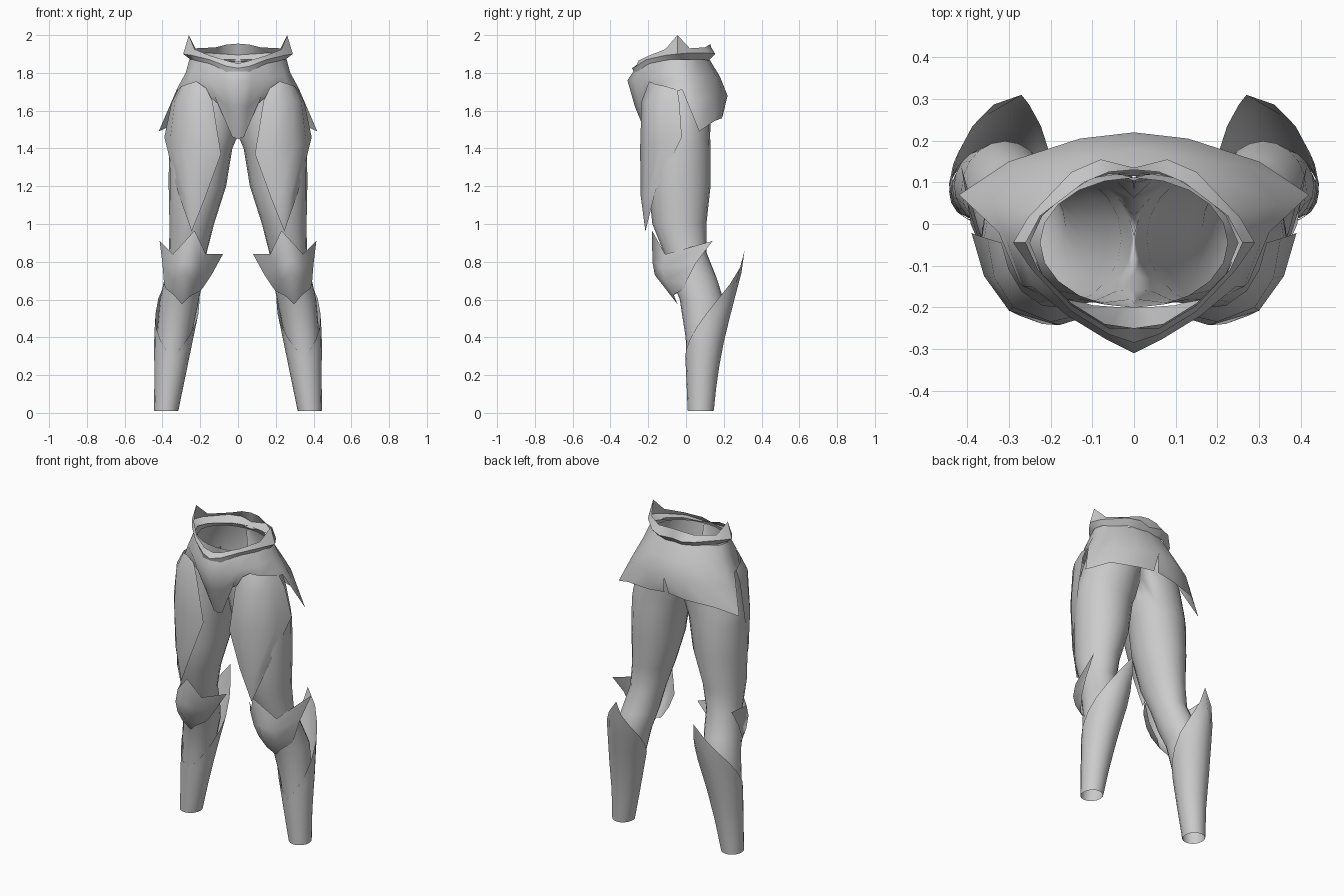
import bpy, bmesh, math

grey = bpy.data.materials.new("armour_grey")
grey.diffuse_color = (0.6, 0.6, 0.6, 1)


def surface(name, rows, closed=False, flip=False, angle=45):
    """Skin rows of points into a sheet or tube, then mirror it across x = 0."""
    bm = bmesh.new()
    grid = [[bm.verts.new(p) for p in row] for row in rows]
    n = len(rows[0])
    for a, b in zip(grid, grid[1:]):
        for i in range(n if closed else n - 1):
            j = (i + 1) % n
            quad = [a[i], a[j], b[j], b[i]]
            # nothing is built in the centre plane, so the halves stay open to each other
            if any(abs(v.co.x) > 1e-4 for v in quad):
                bm.faces.new(quad[::-1] if flip else quad)
    bmesh.ops.remove_doubles(bm, verts=bm.verts, dist=0.0005)
    loose = [v for v in bm.verts if not v.link_faces]
    bmesh.ops.delete(bm, geom=loose, context='VERTS')
    me = bpy.data.meshes.new(name)
    bm.to_mesh(me)
    bm.free()
    me.materials.append(grey)
    ob = bpy.data.objects.new(name, me)
    bpy.context.collection.objects.link(ob)
    mod = ob.modifiers.new("mirror", 'MIRROR')
    mod.use_clip = True
    mod.merge_threshold = 0.001
    bpy.ops.object.select_all(action='DESELECT')
    ob.select_set(True)
    bpy.context.view_layer.objects.active = ob
    bpy.ops.object.shade_smooth_by_angle(angle=math.radians(angle))
    return ob


def sample(table, z):
    """Interpolate (z, cx, cy, rx, ry) sections."""
    for lo, hi in zip(table, table[1:]):
        if z <= hi[0]:
            t = max(0, (z - lo[0]) / (hi[0] - lo[0]))
            return [p + (q - p) * t for p, q in zip(lo, hi)][1:]
    return table[-1][1:]


# trouser legs, running up into the open waist
leg = [(0.01, .38, .078, .061, .066), (.2, .36, .083, .076, .076),
       (.4, .34, .092, .092, .094), (.6, .31, .083, .104, .116),
       (.72, .285, .04, .102, .12), (.85, .265, -.005, .1, .113),
       (1.0, .245, -.035, .118, .143), (1.2, .215, -.035, .152, .165),
       (1.4, .198, -.035, .168, .165), (1.46, .182, -.035, .178, .163),
       (1.6, .145, -.03, .18, .16), (1.75, .07, -.03, .205, .158),
       (1.86, 0, -.045, .225, .156)]
N = 20
surface("trouser_leg",
        [[(max(0, cx + rx * math.cos(k * math.tau / N)),
           cy + ry * math.sin(k * math.tau / N), z) for k in range(N)]
         for z, cx, cy, rx, ry in leg], closed=True)

# calf guards: wrapped round the back, rising to a rear point
calf = [(0.01, .38, .078, .064, .069), (.2, .36, .084, .083, .083),
        (.4, .34, .098, .104, .107), (.6, .313, .116, .119, .14),
        (.75, .3, .14, .114, .156), (.86, .27, .15, .1, .16)]
rows = []
for r in range(8):
    row = []
    for k in range(17):
        a = math.radians(-180 + 22.5 * k)
        top = .3 + .56 * (1 - abs(a) / math.pi) ** 1.3
        z = .012 + (top - .012) * r / 7
        cx, cy, rx, ry = sample(calf, z)
        row.append((cx - rx * math.sin(a), cy + ry * math.cos(a), z))
    rows.append(row)
surface("calf_guard", rows)

# hip skirt: columns from the front centre round to the back slit
surface("hip_skirt", [
    [(0, -.25, 1.85), (0, -.31, 1.76), (0, -.27, 1.62), (0, -.2, 1.45)],
    [(.07, -.24, 1.84), (.07, -.275, 1.76), (.055, -.245, 1.62), (.03, -.2, 1.46)],
    [(.15, -.19, 1.86), (.16, -.22, 1.77), (.13, -.215, 1.69), (.1, -.195, 1.64)],
    [(.22, -.12, 1.87), (.245, -.15, 1.79), (.265, -.15, 1.73), (.275, -.14, 1.69)],
    [(.258, -.045, 1.87), (.277, -.04, 1.8), (.31, -.03, 1.74), (.325, -.02, 1.71)],
    [(.245, .01, 1.87), (.28, .03, 1.78), (.345, .05, 1.65), (.42, .07, 1.49)],
    [(.18, .06, 1.87), (.22, .1, 1.78), (.27, .14, 1.67), (.3, .15, 1.545)],
    [(.1, .11, 1.87), (.12, .16, 1.78), (.13, .205, 1.67), (.13, .19, 1.56)],
    [(0, .125, 1.87), (0, .18, 1.78), (0, .22, 1.68), (.015, .195, 1.575)],
], flip=True)

# flared belt with a raised point on each hip
surface("belt", [
    [(0, -.27, 1.79), (0, -.285, 1.825), (0, -.25, 1.85)],
    [(.06, -.26, 1.8), (.06, -.265, 1.835), (.06, -.25, 1.865)],
    [(.14, -.2, 1.84), (.15, -.21, 1.87), (.15, -.195, 1.892)],
    [(.22, -.12, 1.86), (.245, -.11, 1.893), (.23, -.11, 1.925)],
    [(.25, -.045, 1.87), (.29, -.045, 1.9), (.26, -.045, 2.0)],
    [(.22, .02, 1.87), (.255, .015, 1.905), (.225, .02, 1.93)],
    [(.13, .1, 1.87), (.15, .125, 1.905), (.12, .1, 1.935)],
    [(.06, .12, 1.865), (.08, .155, 1.9), (.06, .125, 1.95)],
    [(0, .115, 1.86), (0, .135, 1.895), (0, .13, 1.955)],
], flip=True)

# thigh plates: rows from the hip down to the point, inner side to outer side
surface("thigh_plate", [
    [(.17, -.2, 1.72), (.22, -.195, 1.755), (.27, -.16, 1.74), (.3, -.11, 1.73), (.318, -.045, 1.71)],
    [(.135, -.22, 1.65), (.2, -.235, 1.65), (.29, -.2, 1.65), (.335, -.13, 1.65), (.352, -.035, 1.64)],
    [(.09, -.215, 1.37), (.18, -.243, 1.4), (.3, -.208, 1.42), (.36, -.125, 1.44), (.39, -.022, 1.46)],
    [(.17, -.225, 1.15), (.22, -.24, 1.15), (.275, -.22, 1.15), (.3, -.195, 1.16), (.322, -.16, 1.18)],
    [(.245, -.215, .96)] * 5,
], flip=True, angle=75)

# knee guards: three spikes above, tapering to a point below
surface("knee_guard", [
    [(.08, 0, .84), (.17, -.12, .84), (.23, -.18, .965), (.345, -.11, .84), (.415, .14, .91)],
    [(.14, -.03, .73), (.205, -.135, .77), (.27, -.178, .8), (.345, -.13, .77), (.4, .05, .79)],
    [(.18, -.03, .67), (.225, -.115, .7), (.28, -.165, .73), (.345, -.11, .7), (.392, 0, .69)],
    [(.2, -.03, .645), (.25, -.07, .62), (.297, -.045, .575), (.34, -.065, .625), (.385, -.01, .66)],
], flip=True, angle=85)
